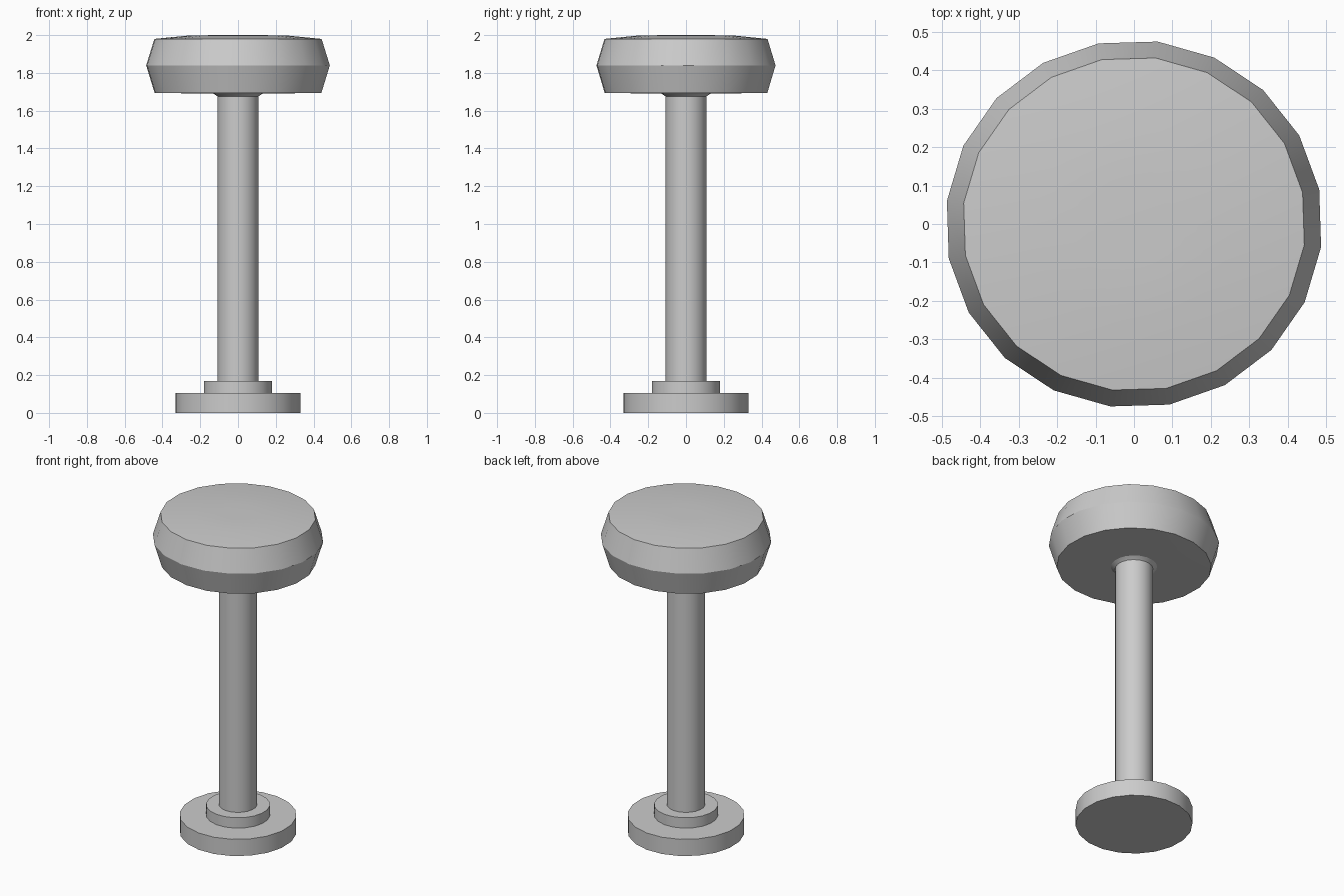
import bpy
import math

cube = bpy.data.objects.get("Cube")
if cube:
    bpy.data.objects.remove(cube, do_unlink=True)

grey = bpy.data.materials.new("plain grey")
grey.use_nodes = True
colour = (0.6, 0.6, 0.6, 1)
grey.diffuse_color = colour
grey.node_tree.nodes["Principled BSDF"].inputs["Base Color"].default_value = colour

SIDES = 20
TURN = math.radians(-7.2)


def lathe(name, profile, squash=1.0):
    """Turn an (radius, height) profile into a closed, faceted solid."""
    verts, faces = [], []
    for r, z in profile:
        for i in range(SIDES):
            a = TURN + math.tau * i / SIDES
            verts.append((r * math.cos(a), r * squash * math.sin(a), z))
    for k in range(len(profile) - 1):
        for i in range(SIDES):
            a, b = k * SIDES + i, k * SIDES + (i + 1) % SIDES
            faces.append((a, b, b + SIDES, a + SIDES))
    faces.append(tuple(reversed(range(SIDES))))
    last = (len(profile) - 1) * SIDES
    faces.append(tuple(range(last, last + SIDES)))
    mesh = bpy.data.meshes.new(name)
    mesh.from_pydata(verts, [], faces)
    mesh.materials.append(grey)
    obj = bpy.data.objects.new(name, mesh)
    bpy.context.collection.objects.link(obj)
    bpy.ops.object.select_all(action='DESELECT')
    obj.select_set(True)
    bpy.context.view_layer.objects.active = obj
    bpy.ops.object.shade_smooth_by_angle(angle=math.radians(30))
    return obj


# Floor plate and stepped collar
lathe("base_plate", [(0.333, 0), (0.333, 0.105)])
lathe("base_collar", [(0.182, 0.1), (0.182, 0.17)])

# Post, flaring slightly where it meets the seat
lathe("post", [(0.109, 0.16), (0.109, 1.675), (0.118, 1.682), (0.135, 1.692)])

# Cushion with a sharp waist and a gently domed top
lathe("seat", [(0.13, 1.69), (0.445, 1.694), (0.49, 1.84),
               (0.446, 1.98), (0.26, 1.998), (0.1, 2.0)], 0.975)
